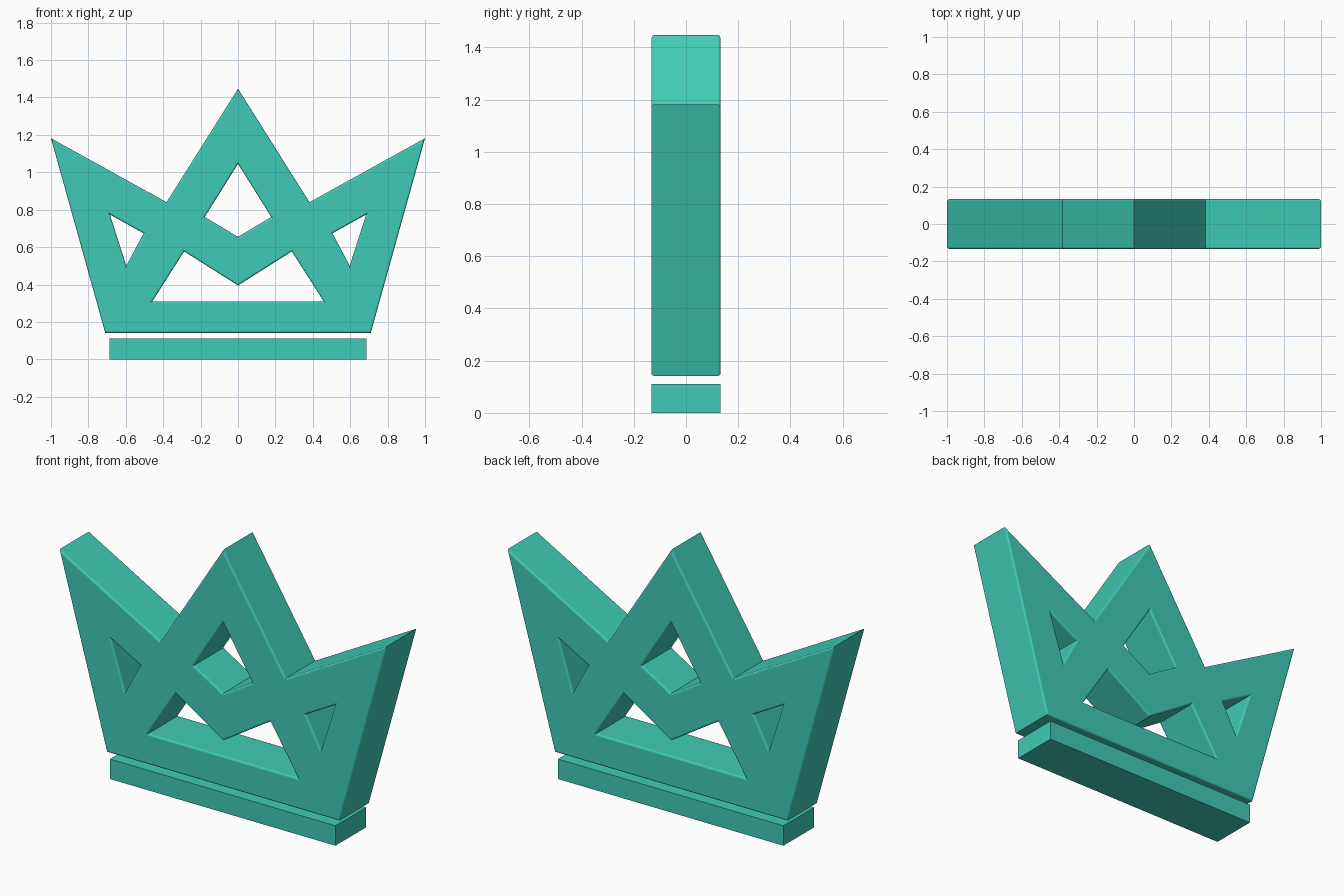
import bpy, bmesh, math
from mathutils import Vector

if "Cube" in bpy.data.objects:
    bpy.data.objects.remove(bpy.data.objects["Cube"])

DEPTH, BEVEL, STEPS = 0.133, 0.01, 3

mat = bpy.data.materials.new("teal")
mat.diffuse_color = (0.05, 0.6, 0.47, 1)
mat.use_nodes = True
mat.node_tree.nodes["Principled BSDF"].inputs["Base Color"].default_value = mat.diffuse_color


def mirrored(half):
    """Close a right-half profile with its mirror image across x = 0."""
    return half + [(-x, z) for x, z in reversed(half) if x > 0]


def offset(points, d):
    """Mitred offset of a counter-clockwise loop, inward for positive d."""
    result = []
    for i, p in enumerate(points):
        a = (p - points[i - 1]).normalized()
        b = (points[(i + 1) % len(points)] - p).normalized()
        na, nb = Vector((-a.y, a.x)), Vector((-b.y, b.x))
        result.append(p + (na + nb) * d / (1 + na.dot(nb)))
    return result


def ccw(points):
    pts = [Vector(p) for p in points]
    area = sum(pts[i - 1].cross(p) for i, p in enumerate(pts))
    return pts if area > 0 else pts[::-1]


def plate(name, outline, holes):
    """Thick plate with holes, rounded along its front and back rims."""
    bm = bmesh.new()
    arc = [math.pi / 2 * k / STEPS for k in range(STEPS + 1)]
    levels = [(BEVEL * (1 - math.cos(t)), DEPTH - BEVEL + BEVEL * math.sin(t)) for t in arc]
    levels = [(d, -y) for d, y in reversed(levels)] + levels
    rims = {0: [], len(levels) - 1: []}
    for sign, loop in [(1, outline)] + [(-1, h) for h in holes]:
        pts = ccw(loop)
        n = len(pts)
        rings = [[bm.verts.new((p.x, y, p.y)) for p in offset(pts, sign * d)]
                 for d, y in levels]
        for r0, r1 in zip(rings, rings[1:]):
            for i in range(n):
                bm.faces.new((r0[i - 1], r0[i], r1[i], r1[i - 1]))
        for k in rims:
            rims[k] += [bm.edges.get((rings[k][i - 1], rings[k][i])) for i in range(n)]
    for k, edges in rims.items():
        bmesh.ops.triangle_fill(bm, edges=edges, use_beauty=True,
                                normal=(0, 1 if k else -1, 0))
    bmesh.ops.recalc_face_normals(bm, faces=bm.faces[:])
    mesh = bpy.data.meshes.new(name)
    bm.to_mesh(mesh)
    bm.free()
    mesh.materials.append(mat)
    obj = bpy.data.objects.new(name, mesh)
    bpy.context.collection.objects.link(obj)
    return obj


# Crown plate: three points, centre diamond, lower window, two side triangles
outline = mirrored([(0, 1.447), (0.382, 0.84), (1, 1.182), (0.71, 0.142)])
diamond = mirrored([(0, 1.045), (0.178, 0.761), (0, 0.655)][:2]) + [(0, 0.655)]
diamond = [(0, 1.045), (0.178, 0.761), (0, 0.655), (-0.178, 0.761)]
window = mirrored([(0, 0.395), (0.288, 0.577), (0.458, 0.31)])
side = [(0.685, 0.774), (0.505, 0.674), (0.597, 0.5)]
crown = plate("crown_plate", outline,
              [diamond, window, side, [(-x, z) for x, z in side]])

# Separate base bar below the plate
bpy.ops.mesh.primitive_cube_add(size=1, location=(0, 0, 0.055))
base = bpy.context.object
base.name = "base_bar"
base.scale = (1.376, 2 * DEPTH, 0.11)
bpy.ops.object.transform_apply(location=False, rotation=False, scale=True)
base.data.materials.append(mat)
